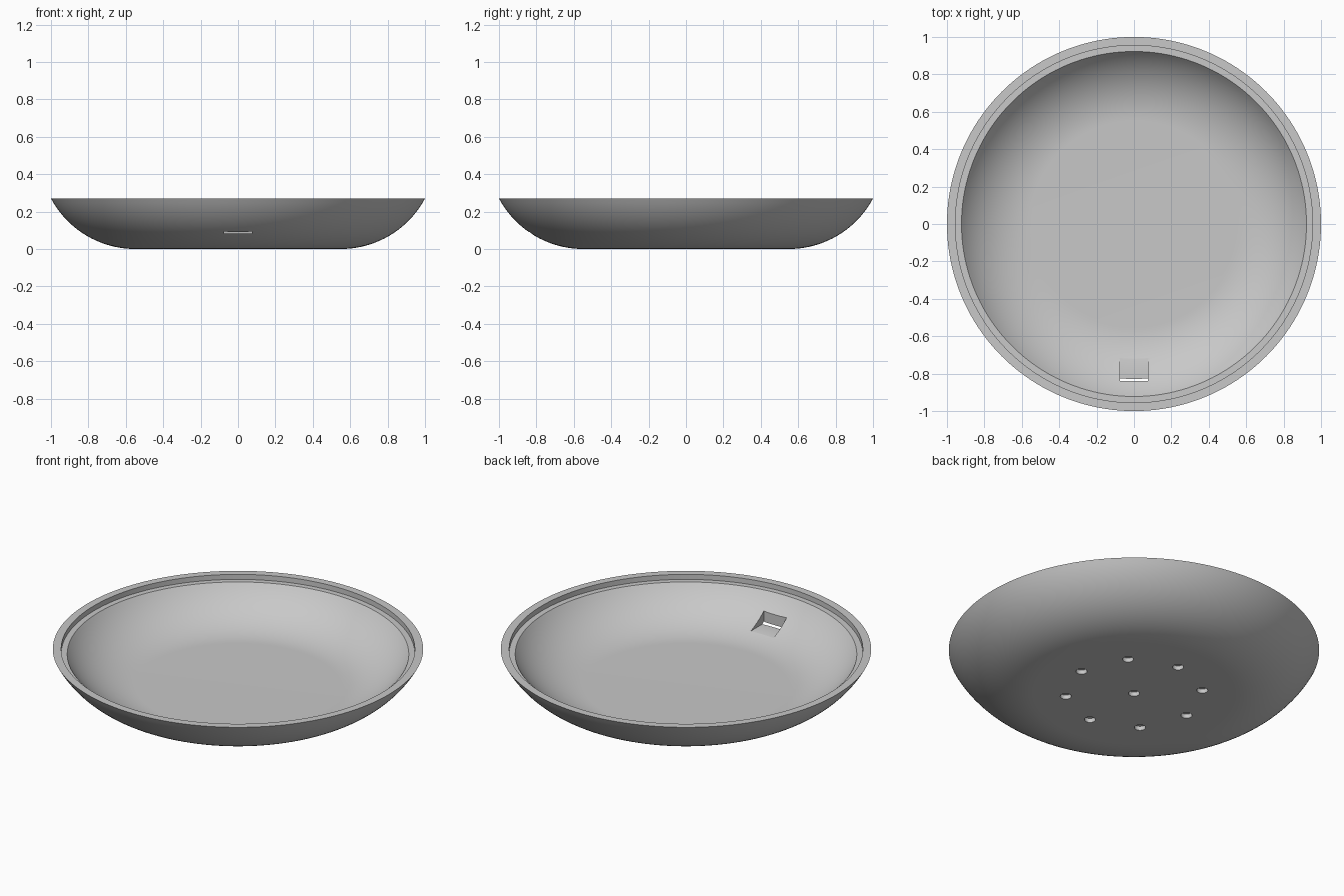
import bpy, bmesh, math
from mathutils import Matrix

if "Cube" in bpy.data.objects:
    bpy.data.objects.remove(bpy.data.objects["Cube"], do_unlink=True)

SEGMENTS = 160
ARC_STEPS = 20
FLAT_R = 0.55        # radius of the flat base, and centre of the wall arc
ARC_Z = 0.51         # height of the arc centre
WALL = 0.05
RIM_Z, LEDGE_Z, LEDGE_R = 0.27, 0.24, 0.955

grey = bpy.data.materials.new("plain_grey")
grey.use_nodes = True
colour = (0.58, 0.58, 0.58, 1)
grey.diffuse_color = colour
grey.node_tree.nodes["Principled BSDF"].inputs["Base Color"].default_value = colour


def wall_arc(radius, top):
    """Quarter-like arc rising from the flat base up to height top."""
    end = math.acos((ARC_Z - top) / radius)
    return [(FLAT_R + radius * math.sin(end * i / ARC_STEPS),
             ARC_Z - radius * math.cos(end * i / ARC_STEPS))
            for i in range(ARC_STEPS + 1)]


def make_object(name, bm):
    mesh = bpy.data.meshes.new(name)
    bmesh.ops.recalc_face_normals(bm, faces=bm.faces)
    bm.to_mesh(mesh)
    bm.free()
    mesh.materials.append(grey)
    obj = bpy.data.objects.new(name, mesh)
    bpy.context.collection.objects.link(obj)
    return obj


# Dish body: closed profile turned about z
profile = [(0, 0)] + wall_arc(ARC_Z, RIM_Z)
profile += [(LEDGE_R, RIM_Z), (LEDGE_R, LEDGE_Z)]
profile += wall_arc(ARC_Z - WALL, LEDGE_Z)[::-1] + [(0, WALL)]
bm = bmesh.new()
verts = [bm.verts.new((r, 0, z)) for r, z in profile]
edges = [bm.edges.new(pair) for pair in zip(verts, verts[1:])]
bmesh.ops.spin(bm, geom=verts + edges, cent=(0, 0, 0), axis=(0, 0, 1),
               angle=math.tau, steps=SEGMENTS)
bmesh.ops.remove_doubles(bm, verts=bm.verts, dist=0.0001)
dish = make_object("dish", bm)

# Cutter for the slot through the front wall
bm = bmesh.new()
bmesh.ops.create_cube(bm, size=1, matrix=Matrix.Translation((0, -0.76, 0.143))
                      @ Matrix.Diagonal((0.15, 0.16, 0.12, 1)))
cutters = [make_object("slot_cutter", bm)]

# Cutter for the blind holes underneath: one central, eight in a ring
bm = bmesh.new()
centres = [(0, 0)] + [(0.37 * math.cos(i * math.tau / 8),
                       0.37 * math.sin(i * math.tau / 8)) for i in range(8)]
for x, y in centres:
    bmesh.ops.create_cone(bm, cap_ends=True, segments=32, radius1=0.03,
                          radius2=0.03, depth=0.06,
                          matrix=Matrix.Translation((x, y, -0.005)))
cutters.append(make_object("hole_cutter", bm))

# Cut, apply and discard the cutters
bpy.context.view_layer.objects.active = dish
dish.select_set(True)
for cutter in cutters:
    cutter.hide_render = True
    mod = dish.modifiers.new("cut", 'BOOLEAN')
    mod.operation = 'DIFFERENCE'
    mod.solver = 'EXACT'
    mod.object = cutter
    bpy.ops.object.modifier_apply(modifier=mod.name)
    bpy.data.objects.remove(cutter, do_unlink=True)

bpy.ops.object.shade_smooth_by_angle(angle=math.radians(25))
